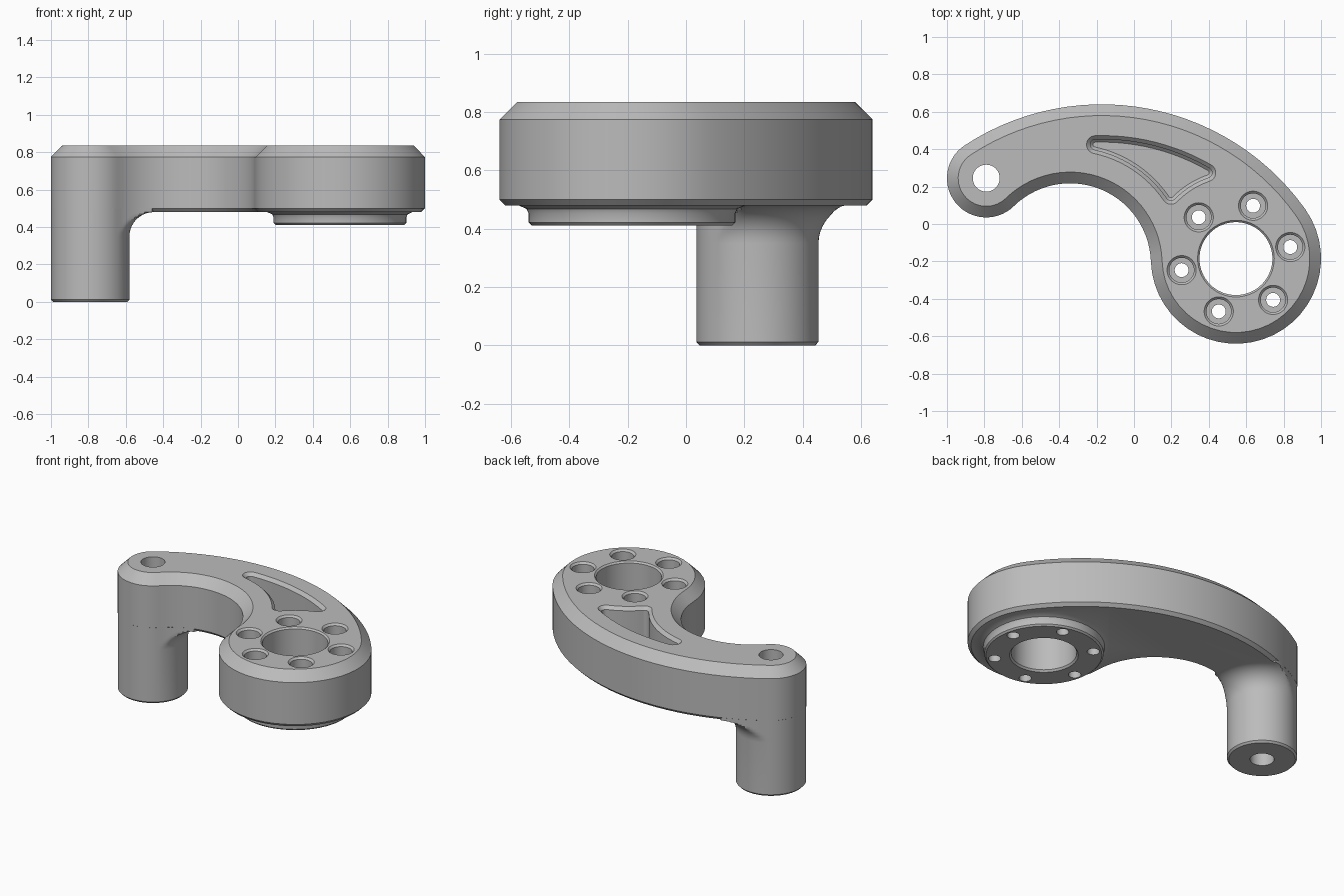
import bpy, bmesh, math
from mathutils import Vector, geometry

cube = bpy.data.objects.get("Cube")
if cube:
    bpy.data.objects.remove(cube, do_unlink=True)

metal = bpy.data.materials.new("grey metal")
metal.use_nodes = True
GREY = (0.5, 0.5, 0.5, 1)
metal.diffuse_color = GREY
metal.node_tree.nodes["Principled BSDF"].inputs["Base Color"].default_value = GREY


def tangent_circle(r, one, two, hint):
    """Circle of signed radius r tangent to two others, nearest the hint."""
    (c1, r1), (c2, r2) = one, two
    d1, d2, gap = abs(r - r1), abs(r - r2), c2 - c1
    along = (d1 ** 2 - d2 ** 2 + gap.length_squared) / (2 * gap.length)
    side = math.sqrt(d1 ** 2 - along ** 2)
    u = gap.normalized()
    v = Vector((-u.y, u.x))
    options = [c1 + u * along + v * s for s in (side, -side)]
    return min(options, key=lambda c: (c - Vector(hint)).length), r


def arc_chain(circles, inset, steps=28):
    """Closed outline of tangent arcs; a negative radius is a concave arc."""
    n = len(circles)
    angles = []
    for i in range(n):
        (c, r), (c2, r2) = circles[i], circles[(i + 1) % n]
        normal = (c2 - c) / (r - r2)
        angles.append(math.atan2(normal.y, normal.x))
    points = []
    for i, (c, r) in enumerate(circles):
        start = angles[i - 1]
        sweep = (angles[i] - start) % math.tau
        if r < 0:
            sweep -= math.tau
        for k in range(steps):
            a = start + sweep * k / steps
            points.append(c + (r - inset) * Vector((math.cos(a), math.sin(a))))
    return points


def ring(c, r, sides=64):
    return [c + r * Vector((math.cos(math.tau * k / sides), math.sin(math.tau * k / sides)))
            for k in range(sides)]


def loft(name, layers):
    """Solid through (outline, height) layers, listed from bottom to top."""
    bm = bmesh.new()
    loops = [[bm.verts.new((p.x, p.y, z)) for p in pts] for pts, z in layers]
    bm.faces.new(loops[0][::-1])
    bm.faces.new(loops[-1])
    for low, high in zip(loops, loops[1:]):
        for k in range(len(low)):
            j = (k + 1) % len(low)
            bm.faces.new((low[k], low[j], high[j], high[k]))
    mesh = bpy.data.meshes.new(name)
    bm.to_mesh(mesh)
    bm.free()
    mesh.materials.append(metal)
    ob = bpy.data.objects.new(name, mesh)
    bpy.context.collection.objects.link(ob)
    return ob


def combine(target, tool, operation):
    tool.hide_render = True
    mod = target.modifiers.new(operation, "BOOLEAN")
    mod.object, mod.operation, mod.solver = tool, operation, "EXACT"
    bpy.context.view_layer.objects.active = target
    bpy.ops.object.modifier_apply(modifier=mod.name)
    bpy.data.objects.remove(tool, do_unlink=True)


TOP, UNDER = 0.835, 0.48
post = (Vector((-0.79, 0.245)), 0.21)
hub = (Vector((0.545, -0.185)), 0.455)
back = tangent_circle(1.335, post, hub, (-0.17, -0.7))
front = tangent_circle(-0.432, post, hub, (-0.33, -0.2))
outline = [post, front, hub, back]

# Curved arm with chamfered rims
arm = loft("crank_arm", [(arc_chain(outline, d), z) for d, z in
                         ((0.02, UNDER), (0, 0.5), (0, 0.775), (0.06, TOP))])

# Post, flaring into the underside but held within the arm outline
limit = arc_chain(outline, 0.0005)


def held_ring(r):
    points = []
    for p in ring(post[0], r, 96):
        for a, b in zip(limit, limit[1:] + limit[:1]):
            hit = geometry.intersect_line_line_2d(post[0], p, a, b)
            if hit:
                p = hit
        points.append(p)
    return points


FLARE = 0.13
layers = [(ring(post[0], 0.198, 96), 0), (held_ring(0.2094), 0.012)]
for k in range(11):
    t = math.pi / 2 * k / 10
    layers.append((held_ring(0.2094 + FLARE * (1 - math.cos(t))),
                   UNDER - FLARE + FLARE * math.sin(t)))
layers.append((held_ring(0.2094 + FLARE), 0.515))
combine(arm, loft("post", layers), "UNION")

# Stepped boss under the hub
combine(arm, loft("boss", [(ring(hub[0], r), z) for r, z in
        ((0.345, 0.412), (0.355, 0.422), (0.355, 0.453), (0.362, 0.468),
         (0.388, UNDER), (0.388, 0.52))]), "UNION")


# Round holes
def drill(c, profile):
    combine(arm, loft("cutter", [(ring(c, r), z) for r, z in profile]), "DIFFERENCE")


drill(post[0], ((0.072, -0.1), (0.072, 1)))
drill(hub[0], ((0.215, 0.4), (0.195, 0.424), (0.195, 0.825), (0.215, 0.845)))
for k in range(6):
    a = math.radians(12 + 60 * k)
    spot = hub[0] + 0.297 * Vector((math.cos(a), math.sin(a)))
    drill(spot, ((0.037, 0.3), (0.037, 0.7), (0.066, 0.7), (0.066, 0.823), (0.09, 0.847)))

# Rounded triangular pocket following the arm curves
edge_in, edge_hub, edge_out = (front[0], -0.605), (hub[0], -0.437), (back[0], 1.168)
F = 0.048
pocket = [tangent_circle(F, edge_in, edge_out, (-0.15, 0.42)), edge_in,
          tangent_circle(F, edge_in, edge_hub, (0.21, 0.17)), edge_hub,
          tangent_circle(F, edge_hub, edge_out, (0.37, 0.28)), edge_out]
combine(arm, loft("cutter", [(arc_chain(pocket, d, 12), z) for d, z in
        ((0.035, 0.59), (0.02, 0.605), (0.02, 0.815), (-0.01, 0.845))]), "DIFFERENCE")

# Smooth curves with crisp edges
bpy.ops.object.select_all(action="DESELECT")
arm.select_set(True)
bpy.context.view_layer.objects.active = arm
bpy.ops.object.shade_smooth_by_angle(angle=math.radians(25))
